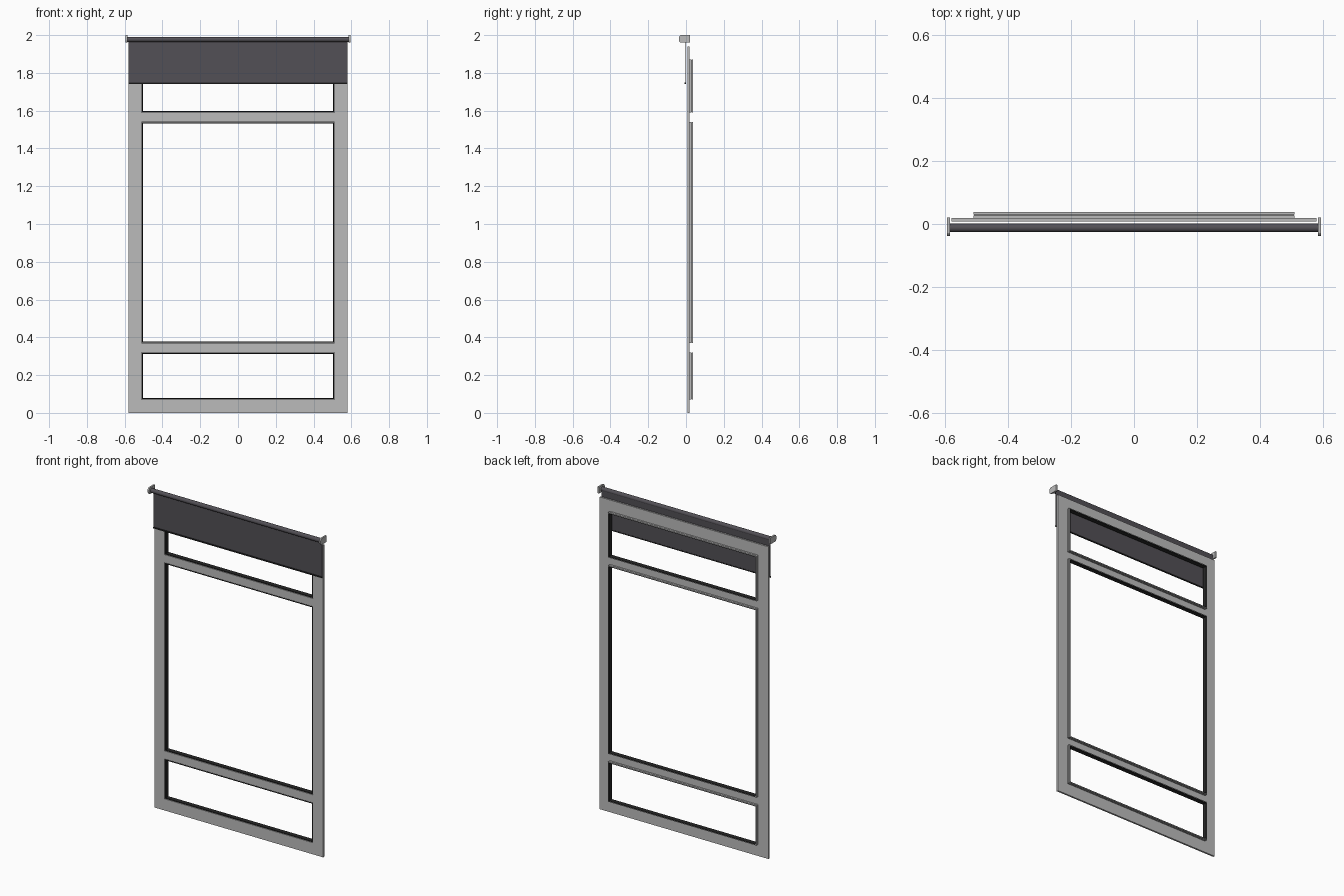
import bpy, bmesh, math

if "Cube" in bpy.data.objects:
    bpy.data.objects.remove(bpy.data.objects["Cube"])


def material(name, rgb):
    m = bpy.data.materials.new(name)
    m.diffuse_color = (*rgb, 1)
    m.use_nodes = True
    m.node_tree.nodes["Principled BSDF"].inputs["Base Color"].default_value = m.diffuse_color
    return m


GREY = material("frame grey", (0.50, 0.50, 0.50))
FABRIC = material("blind charcoal", (0.085, 0.08, 0.092))
BLACK = material("gasket black", (0.02, 0.02, 0.02))


def finish(name, bm, mat):
    bmesh.ops.recalc_face_normals(bm, faces=bm.faces)
    mesh = bpy.data.meshes.new(name)
    bm.to_mesh(mesh)
    bm.free()
    mesh.materials.append(mat)
    ob = bpy.data.objects.new(name, mesh)
    bpy.context.collection.objects.link(ob)
    return ob


def add_box(bm, x0, x1, y0, y1, z0, z1):
    vs = bmesh.ops.create_cube(bm, size=1)["verts"]
    for v in vs:
        v.co = (x1 if v.co.x > 0 else x0, y1 if v.co.y > 0 else y0, z1 if v.co.z > 0 else z0)


def box(name, mat, *dims):
    bm = bmesh.new()
    add_box(bm, *dims)
    return finish(name, bm, mat)


def ring(name, mat, hw, z0, z1, t, y0, y1):
    """Rectangular border of thickness t, outer half width hw."""
    bm = bmesh.new()
    add_box(bm, -hw, -hw + t, y0, y1, z0, z1)
    add_box(bm, hw - t, hw, y0, y1, z0, z1)
    add_box(bm, -hw + t, hw - t, y0, y1, z0, z0 + t)
    add_box(bm, -hw + t, hw - t, y0, y1, z1 - t, z1)
    return finish(name, bm, mat)


# Flat window frame: two stiles and four rails
F0, F1, B1 = 0.008, 0.019, 0.038
W, IN, TOP = 0.58, 0.51, 1.94
openings = [("lower", 0.072, 0.32), ("middle", 0.37, 1.54), ("upper", 1.59, 1.87)]
bm = bmesh.new()
for s in (-1, 1):
    xs = sorted((s * IN, s * W))
    add_box(bm, xs[0], xs[1], F0, F1, 0, TOP)
for z0, z1 in ((0, 0.072), (0.32, 0.37), (1.54, 1.59), (1.87, TOP)):
    add_box(bm, -IN, IN, F0, F1, z0, z1)
finish("window_frame", bm, GREY)

# Glazing beads with a black gasket lining each opening
for label, z0, z1 in openings:
    ring(label + "_bead_front", GREY, IN, z0, z1, 0.004, F1, 0.027)
    ring(label + "_bead_back", GREY, IN, z0, z1, 0.004, 0.030, B1)
    e = 0.002
    ring(label + "_gasket", BLACK, IN - e, z0 + e, z1 - e, 0.005, F0 + 0.001, B1 - 0.001)

# Roller tube
bpy.ops.mesh.primitive_cylinder_add(vertices=32, radius=0.0135, depth=1.172,
                                    location=(0, -0.0125, 1.977), rotation=(0, math.pi / 2, 0))
tube = bpy.context.object
tube.name = "roller_tube"
tube.data.materials.append(FABRIC)
bpy.ops.object.shade_smooth_by_angle()

# Hanging fabric and hem bar
box("blind_fabric", FABRIC, -W, W, -0.002, 0, 1.745, 1.977)
box("hem_bar", BLACK, -W, W, -0.007, 0.001, 1.741, 1.748)

# End brackets, rounded at the front
profile = [(0.02, 1.96), (0.02, 2.0), (-0.028, 2.0), (-0.034, 1.996), (-0.038, 1.988),
           (-0.038, 1.972), (-0.034, 1.964), (-0.028, 1.96)]
for s, name in ((-1, "left_bracket"), (1, "right_bracket")):
    bm = bmesh.new()
    face = bm.faces.new([bm.verts.new((s * 0.585, y, z)) for y, z in profile])
    ext = bmesh.ops.extrude_face_region(bm, geom=[face])["geom"]
    for v in ext:
        if isinstance(v, bmesh.types.BMVert):
            v.co.x = s * 0.595
    finish(name, bm, GREY)
